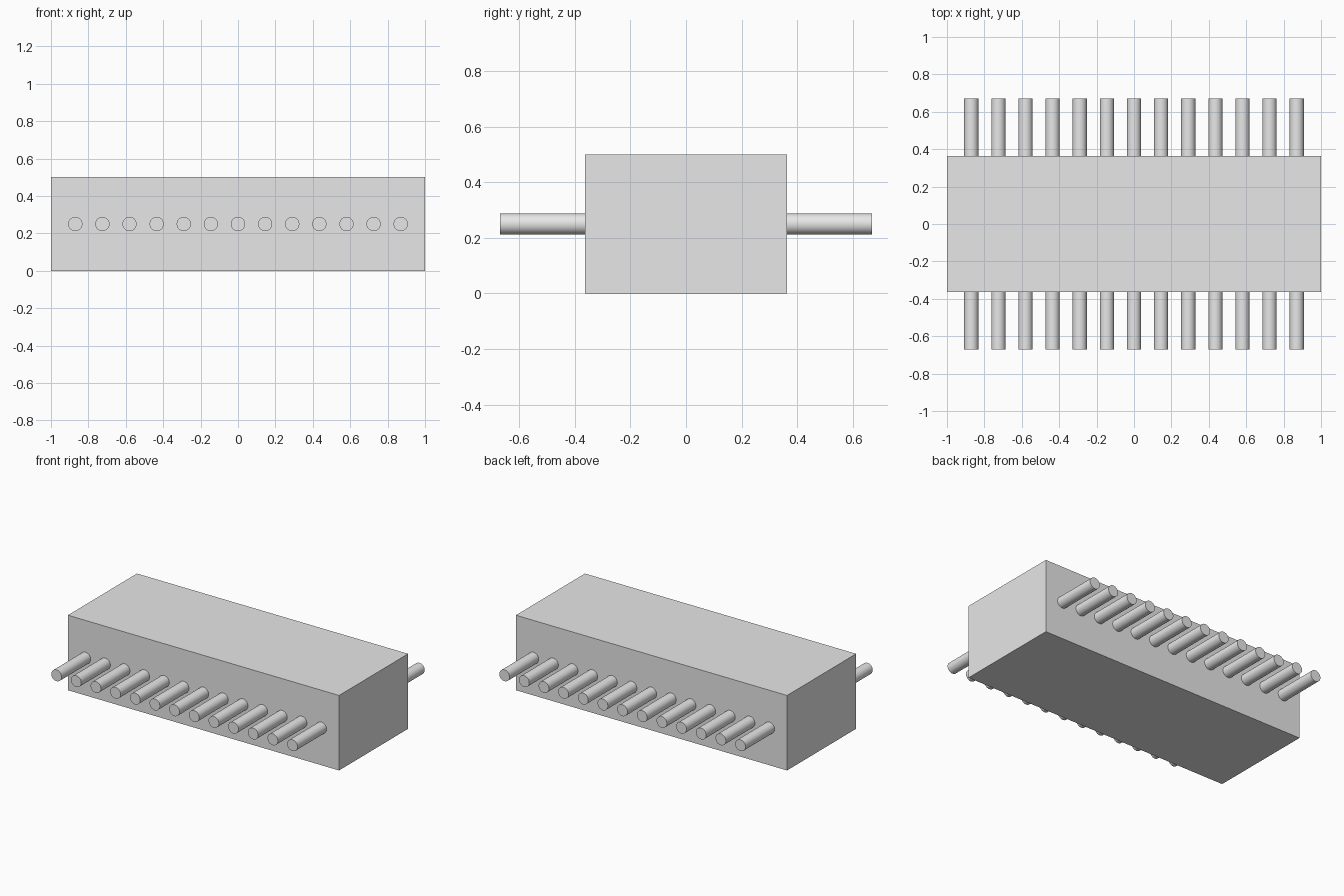
import bpy
import math

default_cube = bpy.data.objects.get("Cube")
if default_cube:
    bpy.data.objects.remove(default_cube, do_unlink=True)

WIDTH, DEPTH, HEIGHT = 2.0, 0.727, 0.5
PIN_COUNT, PIN_SPACING, PIN_RADIUS = 13, 0.145, 0.038
PIN_TIP = 0.67      # distance of the pin ends from the centre
PIN_ROOT = 0.34     # pins start slightly inside the body

# Single plain grey
grey = bpy.data.materials.new("light_grey")
grey.use_nodes = True
colour = (0.8, 0.8, 0.8, 1.0)
grey.diffuse_color = colour
grey.node_tree.nodes["Principled BSDF"].inputs["Base Color"].default_value = colour

# Rectangular body block
bpy.ops.mesh.primitive_cube_add(size=1, location=(0, 0, HEIGHT / 2))
body = bpy.context.object
body.name = "body"
body.scale = (WIDTH, DEPTH, HEIGHT)
bpy.ops.object.transform_apply(location=False, rotation=False, scale=True)
body.data.materials.append(grey)


def add_pin(name, x, side):
    """Round pin sticking out of the front (-1) or back (+1) face."""
    bpy.ops.mesh.primitive_cylinder_add(
        vertices=32, radius=PIN_RADIUS, depth=PIN_TIP - PIN_ROOT,
        location=(x, side * (PIN_TIP + PIN_ROOT) / 2, HEIGHT / 2),
        rotation=(math.pi / 2, 0, 0))
    pin = bpy.context.object
    pin.name = name
    pin.data.materials.append(grey)
    bpy.ops.object.shade_smooth_by_angle(angle=math.radians(40))


# Rows of pins along the front and back
for i in range(PIN_COUNT):
    x = (i - (PIN_COUNT - 1) / 2) * PIN_SPACING
    add_pin(f"front_pin_{i + 1}", x, -1)
    add_pin(f"back_pin_{i + 1}", x, 1)
